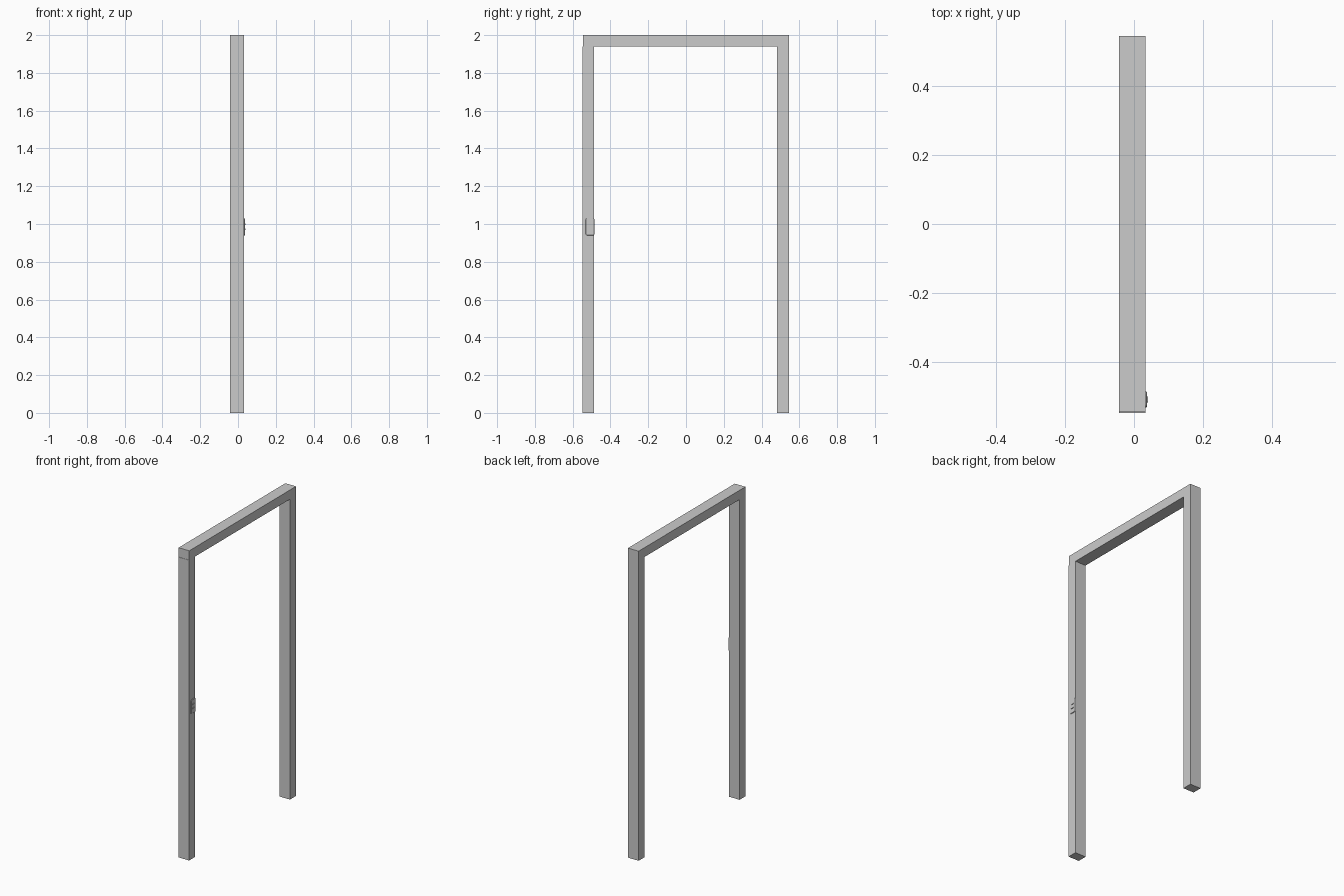
import bpy, bmesh, math
from mathutils import Matrix

if "Cube" in bpy.data.objects:
    bpy.data.objects.remove(bpy.data.objects["Cube"])

X0, X1 = -0.043, 0.033      # depth of the frame
PY, PZ = -0.508, 0.985      # centre of the switch plate


def extrude_profile(name, pts, x0, x1):
    """Extrude a closed (y, z) profile along x."""
    bm = bmesh.new()
    face = bm.faces.new([bm.verts.new((x0, y, z)) for y, z in pts])
    res = bmesh.ops.extrude_face_region(bm, geom=[face])
    verts = [v for v in res["geom"] if isinstance(v, bmesh.types.BMVert)]
    bmesh.ops.translate(bm, verts=verts, vec=(x1 - x0, 0, 0))
    bmesh.ops.recalc_face_normals(bm, faces=bm.faces)
    mesh = bpy.data.meshes.new(name)
    bm.to_mesh(mesh)
    bm.free()
    obj = bpy.data.objects.new(name, mesh)
    bpy.context.collection.objects.link(obj)
    return obj


def rounded_rect(cy, cz, w, h, r, n=4):
    pts = []
    for i, (sy, sz) in enumerate([(1, 1), (-1, 1), (-1, -1), (1, -1)]):
        for k in range(n + 1):
            a = math.pi / 2 * (i + k / n)
            pts.append((cy + sy * (w / 2 - r) + r * math.cos(a),
                        cz + sz * (h / 2 - r) + r * math.sin(a)))
    return pts


# Door frame: two posts and a lintel in one piece
extrude_profile("door_frame", [
    (-0.547, 0), (-0.486, 0), (-0.486, 1.94), (0.483, 1.94), (0.483, 0),
    (0.545, 0), (0.545, 2), (-0.545, 2), (-0.545, 1.94), (-0.547, 1.94)], X0, X1)

# Switch plate with a bevelled rim
plate = extrude_profile("switch_plate",
                        rounded_rect(PY, PZ, 0.046, 0.09, 0.008), X1 - 0.002, 0.037)
bev = plate.modifiers.new("rim", 'BEVEL')
bev.width = 0.0015
bev.segments = 1

# Two small buttons
for name, dz in (("upper_button", 0.013), ("lower_button", -0.013)):
    extrude_profile(name, rounded_rect(PY, PZ + dz, 0.018, 0.008, 0.003), 0.036, 0.041)
